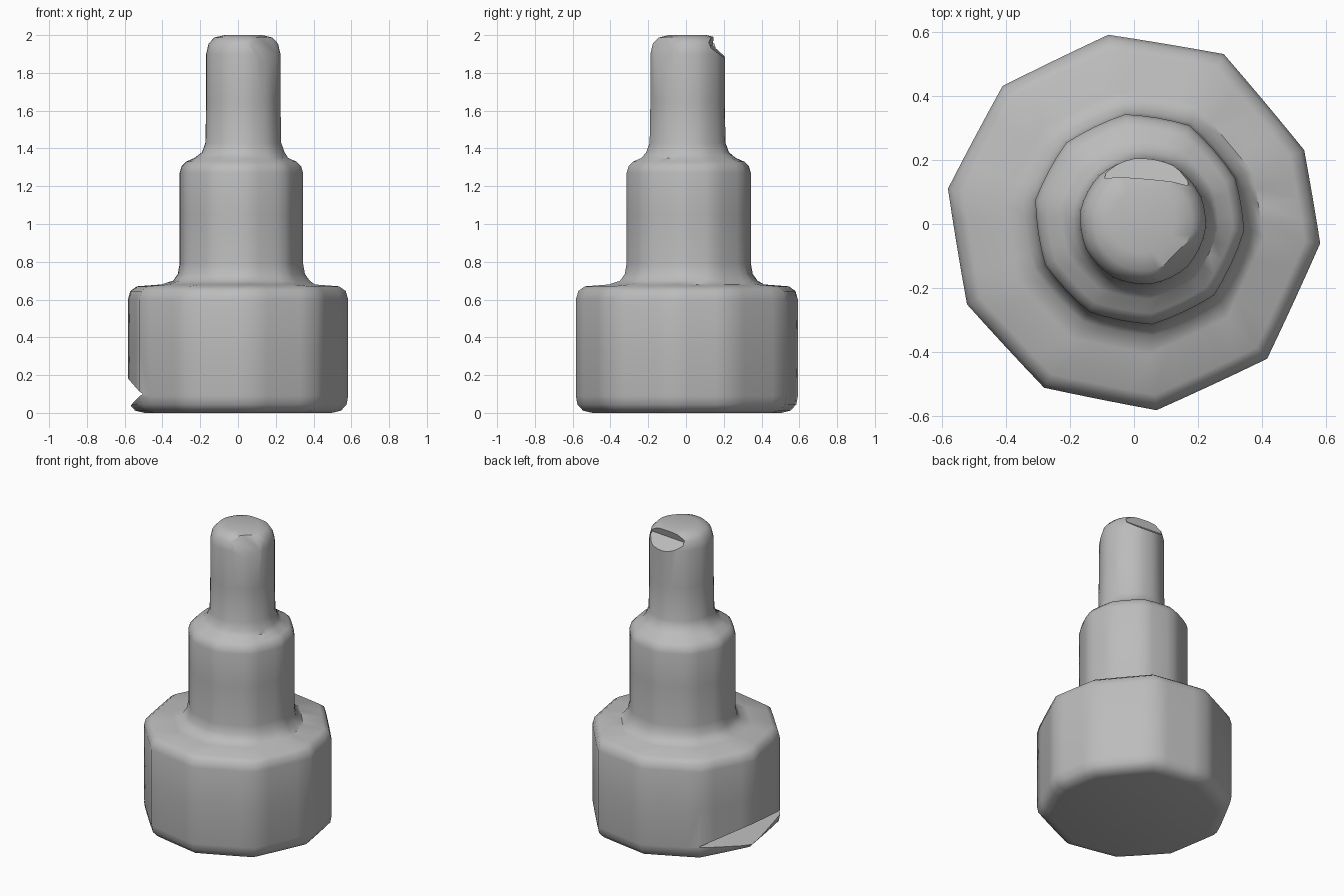
import bpy, bmesh, math
from mathutils import Vector, Matrix

if "Cube" in bpy.data.objects:
    bpy.data.objects.remove(bpy.data.objects["Cube"])

grey = bpy.data.materials.new("plain grey")
grey.use_nodes = True
grey.diffuse_color = (0.5, 0.5, 0.5, 1)
grey.node_tree.nodes["Principled BSDF"].inputs["Base Color"].default_value = (0.5, 0.5, 0.5, 1)


def make_object(name, bm):
    bmesh.ops.recalc_face_normals(bm, faces=bm.faces)
    mesh = bpy.data.meshes.new(name)
    bm.to_mesh(mesh)
    bm.free()
    mesh.materials.append(grey)
    obj = bpy.data.objects.new(name, mesh)
    bpy.context.collection.objects.link(obj)
    return obj


# Uneven ten-sided outline of the base, divided along each side
corners = [Vector(c) for c in [
    (-.08, .59), (-.41, .43), (-.58, .11), (-.52, -.25), (-.28, -.51),
    (.07, -.58), (.415, -.42), (.58, -.06), (.53, .23), (.28, .53)]]
STEPS = 4
outline = [a.lerp(b, i / STEPS)
           for a, b in zip(corners, corners[1:] + corners[:1]) for i in range(STEPS)]


def ring(bm, radius, z, facet, cx, cy):
    """Ring between a circle (facet 0) and the base outline (facet 1)."""
    verts = []
    for p in outline:
        r = radius * (1 - facet + facet * p.length / 0.585)
        d = p.normalized() * r
        verts.append(bm.verts.new((cx + d.x, cy + d.y, z)))
    return verts


# Stepped body: (radius, height) for base, collar and pin
base = [(.50, 0), (.55, .012), (.58, .045), (.588, .09), (.588, .35), (.588, .60),
        (.575, .645), (.54, .67), (.41, .68)]
collar = [(.365, .70), (.34, .735), (.33, .79), (.33, 1.05), (.33, 1.27),
          (.32, 1.305), (.295, 1.33), (.25, 1.35)]
pin = [(.22, 1.38), (.202, 1.43), (.198, 1.65), (.198, 1.90), (.185, 1.955),
       (.155, 1.987), (.10, 2.0)]

bm = bmesh.new()
rings = []
for profile, facet, cx, cy in ((base, .95, 0, 0), (collar, .6, .017, .013), (pin, .2, .028, .008)):
    rings += [ring(bm, r, z, facet, cx, cy) for r, z in profile]
for low, high in zip(rings, rings[1:]):
    for i in range(len(low)):
        j = (i + 1) % len(low)
        bm.faces.new((low[i], low[j], high[j], high[i]))
bm.faces.new(rings[0])
bm.faces.new(rings[-1])
body = make_object("stepped_body", bm)


def cut_wedge(name, profile, angle, half_width, centre=(0, 0)):
    """Cut a prism whose (distance out, height) profile faces the given angle."""
    bm = bmesh.new()
    ends = [[bm.verts.new((d, s * half_width, z)) for d, z in profile] for s in (-1, 1)]
    for end in ends:
        bm.faces.new(end)
    n = len(profile)
    for i in range(n):
        j = (i + 1) % n
        bm.faces.new((ends[0][i], ends[0][j], ends[1][j], ends[1][i]))
    turn = Matrix.Translation((*centre, 0)) @ Matrix.Rotation(math.radians(angle), 4, 'Z')
    bm.transform(turn)
    cutter = make_object(name, bm)
    cutter.hide_render = True
    cutter.hide_set(True)
    mod = body.modifiers.new(name, 'BOOLEAN')
    mod.operation = 'DIFFERENCE'
    mod.solver = 'EXACT'
    mod.object = cutter
    return cutter


# Chip low on the base, nick behind the pin tip, worn patch in front of it
cutters = [
    cut_wedge("base_chip_cutter", [(.46, .10), (.70, .25), (.70, -.03)], 172, .6),
    cut_wedge("pin_nick_cutter", [(.12, 1.945), (.15, 2.05), (.30, 2.05), (.30, 1.80)], 85, .13, (.028, .008)),
    cut_wedge("pin_wear_cutter", [(.205, 1.84), (.13, 2.02), (.30, 2.02), (.30, 1.84)], -45, .2, (.028, .008)),
]

# Bake the cuts, then smooth
bpy.context.view_layer.objects.active = body
body.select_set(True)
for mod in list(body.modifiers):
    bpy.ops.object.modifier_apply(modifier=mod.name)
for cutter in cutters:
    bpy.data.objects.remove(cutter)
bpy.ops.object.shade_smooth_by_angle(angle=math.radians(40))
